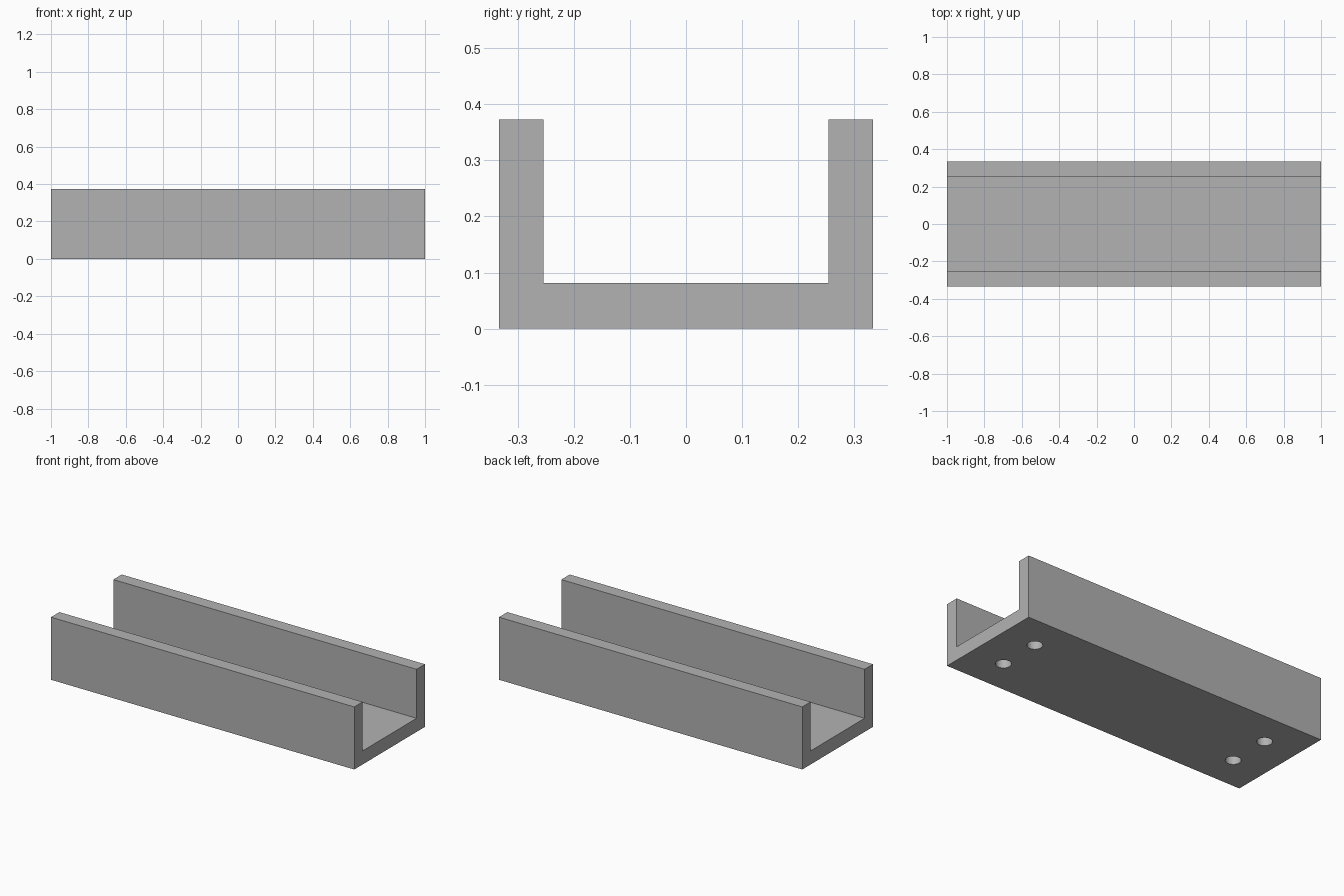
import bpy
import bmesh
import math

cube = bpy.data.objects.get("Cube")
if cube:
    bpy.data.objects.remove(cube, do_unlink=True)

HALF_LENGTH, HALF_WIDTH, HEIGHT = 1.0, 0.333, 0.373
INNER, FLOOR = 0.254, 0.081
HOLE_X, HOLE_Y, HOLE_RADIUS, HOLE_DEPTH = 0.786, 0.128, 0.042, 0.06

grey = bpy.data.materials.new("plain grey")
grey.use_nodes = True
colour = (0.448, 0.448, 0.448, 1)
grey.diffuse_color = colour
grey.node_tree.nodes["Principled BSDF"].inputs["Base Color"].default_value = colour


def add_object(name, bm):
    bmesh.ops.recalc_face_normals(bm, faces=bm.faces[:])
    mesh = bpy.data.meshes.new(name)
    bm.to_mesh(mesh)
    bm.free()
    mesh.materials.append(grey)
    obj = bpy.data.objects.new(name, mesh)
    bpy.context.collection.objects.link(obj)
    return obj


# U-shaped channel: half profile mirrored, then extruded along its length
half = [(HALF_WIDTH, 0), (HALF_WIDTH, HEIGHT), (INNER, HEIGHT), (INNER, FLOOR)]
profile = half + [(-y, z) for y, z in reversed(half)]
bm = bmesh.new()
end = bm.faces.new([bm.verts.new((-HALF_LENGTH, y, z)) for y, z in profile])
extruded = bmesh.ops.extrude_face_region(bm, geom=[end])["geom"]
bmesh.ops.translate(bm, vec=(2 * HALF_LENGTH, 0, 0),
                    verts=[v for v in extruded if isinstance(v, bmesh.types.BMVert)])
channel = add_object("channel", bm)

# Four blind screw holes in the underside
bm = bmesh.new()
for sx in (-1, 1):
    for sy in (-1, 1):
        pin = bmesh.ops.create_cone(bm, cap_ends=True, segments=32, radius1=HOLE_RADIUS,
                                    radius2=HOLE_RADIUS, depth=2 * HOLE_DEPTH)
        bmesh.ops.translate(bm, vec=(sx * HOLE_X, sy * HOLE_Y, 0), verts=pin["verts"])
cutter = add_object("hole_cutter", bm)
cutter.hide_render = True

cut = channel.modifiers.new("screw_holes", "BOOLEAN")
cut.operation = "DIFFERENCE"
cut.solver = "EXACT"
cut.object = cutter

bpy.ops.object.select_all(action="DESELECT")
channel.select_set(True)
bpy.context.view_layer.objects.active = channel
bpy.ops.object.modifier_apply(modifier=cut.name)
bpy.data.objects.remove(cutter, do_unlink=True)
bpy.ops.object.shade_smooth_by_angle(angle=math.radians(30))
